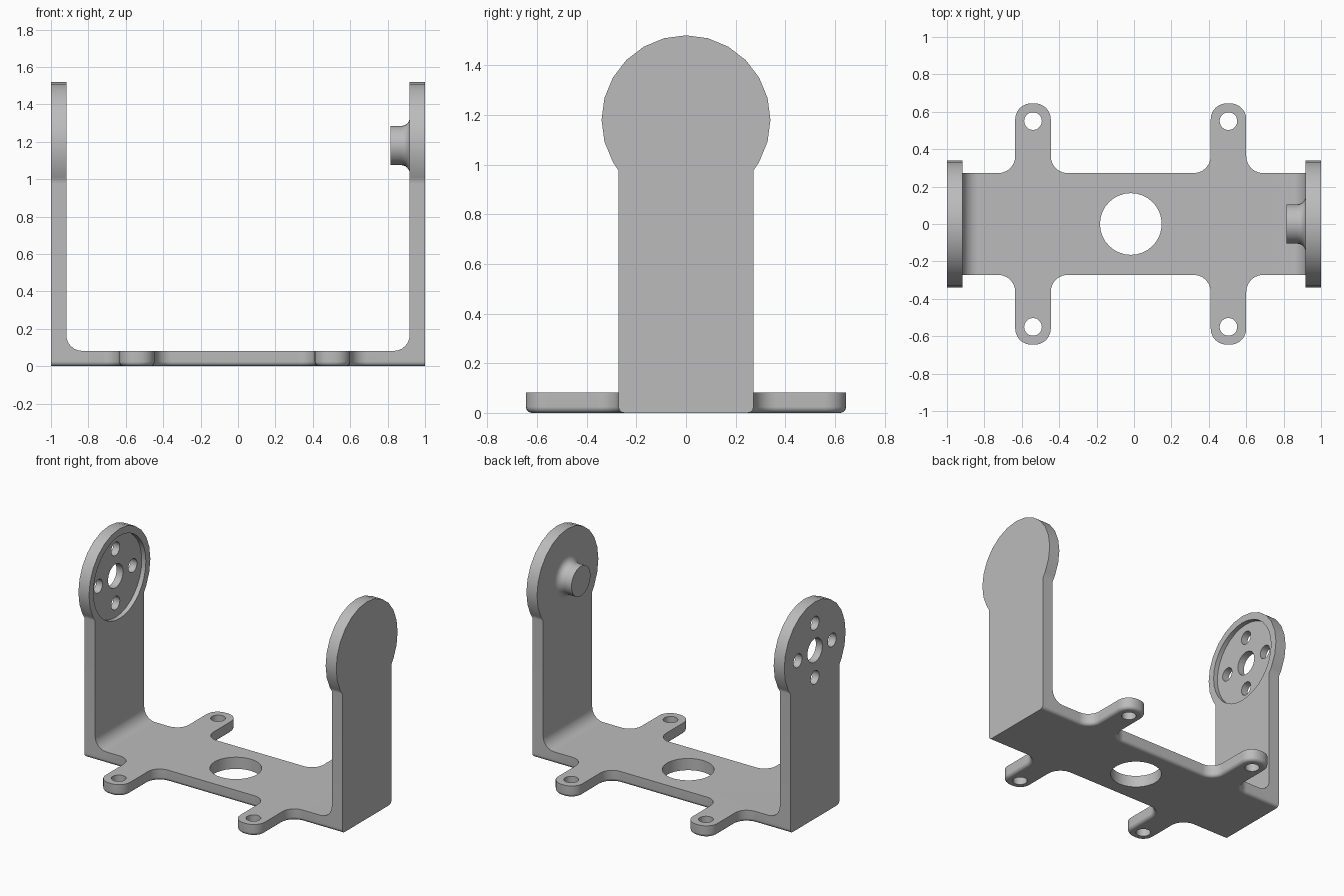
import bpy, bmesh, math
from mathutils import Vector, Matrix

cube = bpy.data.objects.get("Cube")
if cube:
    bpy.data.objects.remove(cube, do_unlink=True)

T = 0.082        # sheet thickness
W = 0.272        # half width of base and arms
HEAD_Z, HEAD_R = 1.18, 0.34

grey = bpy.data.materials.new("plain grey")
grey.use_nodes = True
grey.diffuse_color = (0.5, 0.5, 0.5, 1)
grey.node_tree.nodes["Principled BSDF"].inputs["Base Color"].default_value = (0.5, 0.5, 0.5, 1)


def finish(name, bm):
    bmesh.ops.recalc_face_normals(bm, faces=bm.faces[:])
    mesh = bpy.data.meshes.new(name)
    bm.to_mesh(mesh)
    bm.free()
    mesh.materials.append(grey)
    obj = bpy.data.objects.new(name, mesh)
    bpy.context.collection.objects.link(obj)
    return obj


def prism(points, axis, start, end):
    """Extrude a flat outline along an axis; returns the bmesh."""
    bm = bmesh.new()

    def place(p, d):
        co = list(p)
        co.insert("xyz".index(axis), d)
        return bm.verts.new(co)

    face = bm.faces.new([place(p, start) for p in points])
    new = bmesh.ops.extrude_face_region(bm, geom=[face])["geom"]
    shift = Vector((0, 0, 0))
    shift["xyz".index(axis)] = end - start
    bmesh.ops.translate(bm, vec=shift, verts=[v for v in new if isinstance(v, bmesh.types.BMVert)])
    return bm


def round_corners(corners, seg=6):
    out = []
    for i, (x, y, r) in enumerate(corners):
        p = Vector((x, y))
        if r == 0:
            out.append(p)
            continue
        u = (Vector(corners[i - 1][:2]) - p).normalized()
        v = (Vector(corners[(i + 1) % len(corners)][:2]) - p).normalized()
        for k in range(seg + 1):
            t = math.pi / 2 * k / seg
            out.append(p + (u + v) * r - v * r * math.cos(t) - u * r * math.sin(t))
    return out


def circle(cx, cy, r, n=24):
    return [(cx + r * math.cos(math.tau * k / n), cy + r * math.sin(math.tau * k / n)) for k in range(n)]


def combine(target, tool, operation):
    mod = target.modifiers.new("join", 'BOOLEAN')
    mod.operation = operation
    mod.solver = 'EXACT'
    mod.object = tool
    bpy.context.view_layer.objects.active = target
    bpy.ops.object.modifier_apply(modifier=mod.name)
    bpy.data.objects.remove(tool, do_unlink=True)


# Base plate with four mounting tabs, rounded along its underside
TABS = (0.505, -0.54)
side = [(1, W, 0)]
for x in TABS:
    side += [(x + 0.095, W, 0.09), (x + 0.095, 0.645, 0.085),
             (x - 0.095, 0.645, 0.085), (x - 0.095, W, 0.09)]
side.append((-1, W, 0))
outline = round_corners(side + [(x, -y, r) for x, y, r in reversed(side)])
bm = prism(outline, "z", 0, T)
under = [e for e in bm.edges if all(v.co.z < 0.001 for v in e.verts)
         and not all(abs(v.co.x) > 0.99 for v in e.verts)]
bmesh.ops.bevel(bm, geom=under, offset=0.024, segments=3, profile=0.5, affect='EDGES')
bracket = finish("bracket", bm)

# Upright arms with round heads, and the inner fillets at their feet
arm = [(W, 0.04), (W, 0.976)]
arm += [(HEAD_R * math.cos(math.radians(a)), HEAD_Z + HEAD_R * math.sin(math.radians(a)))
        for a in range(-30, 211, 15)]
arm += [(-W, 0.976), (-W, 0.04)]
R = 0.085
for s in (1, -1):
    combine(bracket, finish("arm", prism(arm, "x", s, s * (1 - T))), 'UNION')
    fillet = [(s * 0.96, 0.05), (s * 0.96, T + R)]
    fillet += [(s * (1 - T - R + R * math.cos(t)), T + R - R * math.sin(t))
               for t in (math.pi / 12 * k for k in range(7))]
    fillet.append((s * (1 - T - R), 0.05))
    combine(bracket, finish("fillet", prism(fillet, "y", -W, W)), 'UNION')

# Holes in the base and tabs
holes = [(-0.017, 0, 0.165)] + [(x, y, 0.047) for x in TABS for y in (0.55, -0.55)]
for x, y, r in holes:
    combine(bracket, finish("hole", prism(circle(x, y, r, 32), "z", -0.1, 0.2)), 'DIFFERENCE')

# Horn recess, centre hole and four screw holes in the right arm
combine(bracket, finish("recess", prism(circle(0, HEAD_Z, 0.29, 32), "x", -0.95, -0.8)), 'DIFFERENCE')
D = 0.19
for y, z, r in [(0, 0, 0.083), (D, 0, 0.047), (-D, 0, 0.047), (0, D, 0.047), (0, -D, 0.047)]:
    combine(bracket, finish("hole", prism(circle(y, HEAD_Z + z, r), "x", -1.1, -0.8)), 'DIFFERENCE')

# Pivot pin with a flared root on the left arm
F = 0.045
profile = [(0.815, 0), (0.815, 0.105)]
profile += [(1 - T - F + F * math.sin(t), 0.105 + F - F * math.cos(t))
            for t in (math.pi / 12 * k for k in range(7))]
bm = bmesh.new()
verts = [bm.verts.new((x, 0, r)) for x, r in profile]
edges = [bm.edges.new(pair) for pair in zip(verts, verts[1:])]
bmesh.ops.spin(bm, geom=verts + edges, cent=(0, 0, 0), axis=(1, 0, 0), angle=math.tau, steps=28)
bmesh.ops.remove_doubles(bm, verts=bm.verts[:], dist=0.0005)
bmesh.ops.transform(bm, matrix=Matrix.Translation((0, 0, HEAD_Z)), verts=bm.verts[:])
bmesh.ops.recalc_face_normals(bm, faces=bm.faces[:])
tip = min(bm.faces, key=lambda f: f.calc_center_median().x)
if tip.normal.x > 0:
    bmesh.ops.reverse_faces(bm, faces=bm.faces[:])
mesh = bpy.data.meshes.new("pivot_pin")
bm.to_mesh(mesh)
bm.free()
mesh.materials.append(grey)
pin = bpy.data.objects.new("pivot_pin", mesh)
bpy.context.collection.objects.link(pin)

# Smooth the curved walls and keep flat faces flat
for obj in (bracket, pin):
    bpy.ops.object.select_all(action='DESELECT')
    obj.select_set(True)
    bpy.context.view_layer.objects.active = obj
    bpy.ops.object.shade_smooth_by_angle(angle=math.radians(35))
    mod = obj.modifiers.new("flat_faces", 'WEIGHTED_NORMAL')
    mod.keep_sharp = True
